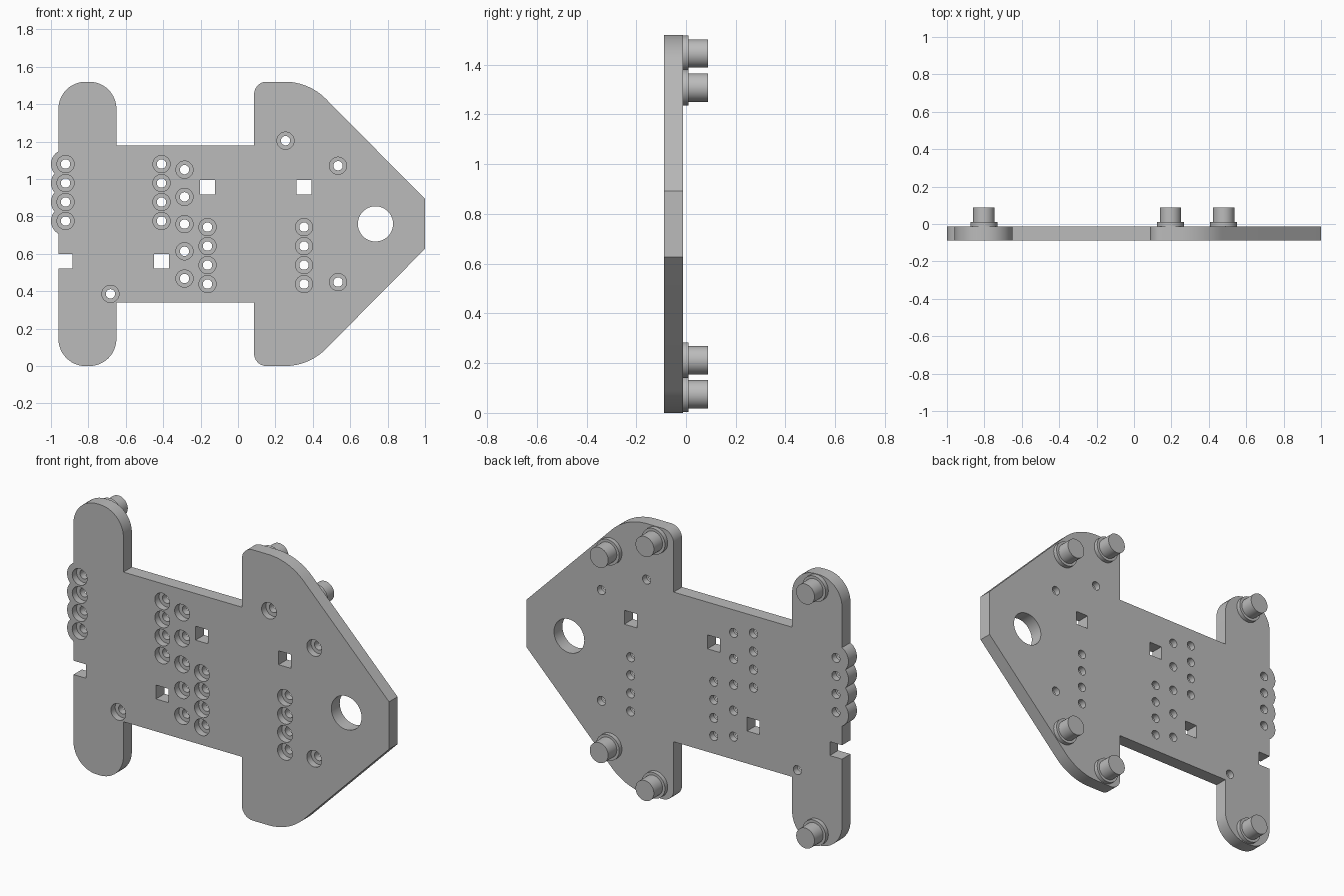
import bpy, bmesh
from math import sin, cos, pi, radians, asin, acos

if "Cube" in bpy.data.objects:
    bpy.data.objects.remove(bpy.data.objects["Cube"], do_unlink=True)

HEIGHT = 1.52
FRONT, BACK = -0.088, -0.013
REAR_EDGE = -0.96

grey = bpy.data.materials.new("plain grey")
grey.use_nodes = True
grey.diffuse_color = (0.5, 0.5, 0.5, 1)
grey.node_tree.nodes["Principled BSDF"].inputs["Base Color"].default_value = (0.5, 0.5, 0.5, 1)


def arc(x, z, r, start, end, steps=12):
    """Points of an arc in the XZ plane, angles in degrees."""
    angles = [radians(start + (end - start) * i / steps) for i in range(steps + 1)]
    return [(x + r * cos(a), z + r * sin(a)) for a in angles]


def circle(x, z, r, steps=40):
    return arc(x, z, r, 0, 360, steps)[:-1]


def square(x, z, h):
    return [(x - h, z - h), (x + h, z - h), (x + h, z + h), (x - h, z + h)]


def add_solid(bm, sections):
    """Closed solid through matching (outline, y) sections."""
    loops = [[bm.verts.new((x, y, z)) for x, z in pts] for pts, y in sections]
    n = len(loops[0])
    bm.faces.new(loops[0])
    bm.faces.new(loops[-1][::-1])
    for a, b in zip(loops, loops[1:]):
        for i in range(n):
            j = (i + 1) % n
            bm.faces.new((a[j], a[i], b[i], b[j]))


def make_object(name, bm):
    bmesh.ops.recalc_face_normals(bm, faces=bm.faces[:])
    mesh = bpy.data.meshes.new(name)
    bm.to_mesh(mesh)
    bm.free()
    mesh.materials.append(grey)
    obj = bpy.data.objects.new(name, mesh)
    bpy.context.collection.objects.link(obj)
    return obj


def activate(obj):
    bpy.ops.object.select_all(action='DESELECT')
    obj.select_set(True)
    bpy.context.view_layer.objects.active = obj


# Upper half of the plate outline, from nose to rear fin
upper = [(1.0, 0.893)]
upper += arc(0.25, 1.21, 0.31, 45, 90)
upper += arc(0.153, 1.453, 0.067, 90, 180)
upper += [(0.086, 1.18), (-0.65, 1.18)]
upper += arc(-0.795, 1.375, 0.145, 0, 90)
upper += arc(-0.815, 1.375, 0.145, 90, 180)
lower = [(x, HEIGHT - z) for x, z in reversed(upper)]

# Scalloped lugs and the notch on the rear edge
REAR_X, LUG_R, PITCH = -0.922, 0.078, 0.1015
upper_row = [1.08 - PITCH * i for i in range(4)]
lower_row = [0.743 - PITCH * i for i in range(4)]
cusp = asin(PITCH / 2 / LUG_R) * 180 / pi
tip = acos((REAR_X - REAR_EDGE) / LUG_R) * 180 / pi
rear = []
for i, z in enumerate(upper_row):
    start = tip if i == 0 else cusp
    end = tip if i == 3 else cusp
    lug = arc(REAR_X, z, LUG_R, 180 - start, 180 + end)
    rear += lug if i == 0 else lug[1:]
rear += [(REAR_EDGE, 0.6), (-0.884, 0.6), (-0.884, 0.522), (REAR_EDGE, 0.522)]

bm = bmesh.new()
outline = upper + rear + lower
add_solid(bm, [(outline, FRONT), (outline, BACK)])
plate = make_object("chassis_plate", bm)

# Counterbored screw holes, square slots and the large nose hole
holes = [(x, z) for x in (REAR_X, -0.409) for z in upper_row]
holes += [(x, z) for x in (-0.163, 0.353) for z in lower_row]
holes += [(-0.286, 1.05 - 0.1455 * i) for i in range(5)]
holes += [(0.254, 1.205), (0.535, 1.071), (0.535, 0.449), (-0.682, 0.386)]
bm = bmesh.new()
for x, z in holes:
    wide, narrow = circle(x, z, 0.046, 32), circle(x, z, 0.025, 32)
    add_solid(bm, [(wide, FRONT - 0.05), (wide, FRONT + 0.038),
                   (narrow, FRONT + 0.038), (narrow, BACK + 0.05)])
through = [square(x, z, 0.039) for x, z in ((-0.163, 0.957), (0.353, 0.957), (-0.409, 0.561))]
through.append(circle(0.735, 0.76, 0.094, 64))
for pts in through:
    add_solid(bm, [(pts, FRONT - 0.05), (pts, BACK + 0.05)])
cutter = make_object("hole_cutter", bm)
cutter.hide_render = True

cut = plate.modifiers.new("holes", 'BOOLEAN')
cut.operation = 'DIFFERENCE'
cut.solver = 'EXACT'
cut.object = cutter
activate(plate)
bpy.ops.object.modifier_apply(modifier=cut.name)
bpy.data.objects.remove(cutter, do_unlink=True)
bpy.ops.object.shade_smooth_by_angle(angle=radians(30))

# Collared pegs on the back, mirrored top and bottom
pegs = {"rear": (-0.803, 1.445), "middle": (0.195, 1.445), "nose": (0.479, 1.308)}
for label, (x, top_z) in pegs.items():
    for side, z in (("upper", top_z), ("lower", HEIGHT - top_z)):
        collar, shaft = circle(x, z, 0.072), circle(x, z, 0.057)
        bm = bmesh.new()
        add_solid(bm, [(collar, BACK), (collar, 0.011), (shaft, 0.011), (shaft, 0.088)])
        activate(make_object(f"{side}_{label}_peg", bm))
        bpy.ops.object.shade_smooth_by_angle(angle=radians(30))
